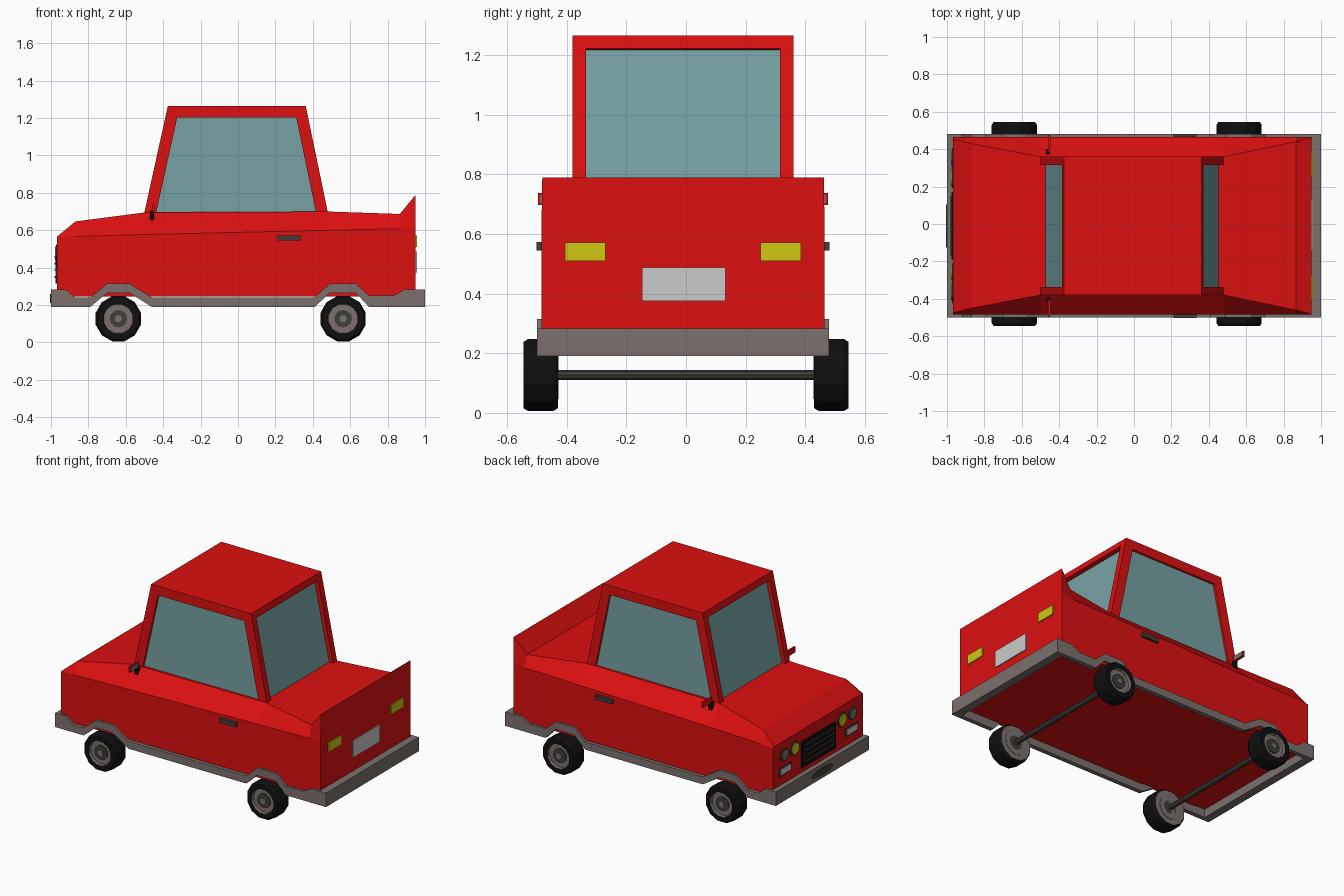
import bpy, bmesh, math
from mathutils import Matrix, Vector

if "Cube" in bpy.data.objects:
    bpy.data.objects.remove(bpy.data.objects["Cube"])

CY = -0.01  # centre line of the bodywork


def material(name, r, g, b):
    m = bpy.data.materials.new(name)
    m.use_nodes = True
    m.diffuse_color = (r, g, b, 1)
    bsdf = m.node_tree.nodes["Principled BSDF"]
    bsdf.inputs["Base Color"].default_value = (r, g, b, 1)
    bsdf.inputs["Roughness"].default_value = 0.6
    return m


RED = material("red paint", 0.72, 0.005, 0.005)
GLASS = material("blue grey glass", 0.18, 0.36, 0.37)
TRIM = material("warm grey trim", 0.2, 0.165, 0.155)
TYRE = material("black rubber", 0.005, 0.005, 0.005)
METAL = material("dark metal", 0.05, 0.05, 0.04)
YELLOW = material("yellow lamp", 0.62, 0.58, 0.006)
PLATE = material("pale grey plate", 0.6, 0.6, 0.6)


def finish(name, bm, *mats):
    bmesh.ops.recalc_face_normals(bm, faces=bm.faces)
    mesh = bpy.data.meshes.new(name)
    bm.to_mesh(mesh)
    bm.free()
    ob = bpy.data.objects.new(name, mesh)
    bpy.context.collection.objects.link(ob)
    for m in mats:
        mesh.materials.append(m)
    return ob


def box(name, mat, x, y, z):
    """Box from (min, max) ranges."""
    bm = bmesh.new()
    size = [r[1] - r[0] for r in (x, y, z)]
    mid = Vector([(r[0] + r[1]) / 2 for r in (x, y, z)])
    bmesh.ops.create_cube(bm, size=1, matrix=Matrix.Translation(mid) @ Matrix.Diagonal((*size, 1)))
    return finish(name, bm, mat)


def cylinder(name, mat, centre, radius, depth, axis, sides=12, stretch=1):
    bm = bmesh.new()
    bmesh.ops.create_cone(bm, cap_ends=True, segments=sides, radius1=radius, radius2=radius, depth=depth)
    bmesh.ops.scale(bm, vec=(1, stretch, 1), verts=bm.verts)
    turn = Matrix.Rotation(math.pi / 2, 4, axis)
    bmesh.ops.transform(bm, matrix=Matrix.Translation(centre) @ turn, verts=bm.verts)
    return finish(name, bm, mat)


def loft(bm, rings, close=False):
    """Skin a list of equal rings; cap the ends unless closed."""
    loops = [[bm.verts.new(p) for p in ring] for ring in rings]
    n = len(loops[0])
    pairs = list(zip(loops, loops[1:])) + ([(loops[-1], loops[0])] if close else [])
    for a, b in pairs:
        for i in range(n):
            j = (i + 1) % n
            bm.faces.new((a[i], a[j], b[j], b[i]))
    if not close:
        bm.faces.new(loops[0])
        bm.faces.new(loops[-1])


# Body: cross-sections along the car (x, shoulder z, deck half width, deck z)
HALF, FLOOR = 0.475, 0.245
stations = [(-0.967, 0.563, 0.465, 0.566), (-0.87, 0.567, 0.44, 0.647),
            (-0.5, 0.577, 0.37, 0.695), (0.48, 0.6, 0.37, 0.7),
            (0.865, 0.608, 0.45, 0.687), (0.95, 0.61, 0.472, 0.79)]
bm = bmesh.new()
loft(bm, [[(x, CY + y, z) for y, z in ((-HALF, FLOOR), (-HALF, zs), (-w, zd),
                                       (w, zd), (HALF, zs), (HALF, FLOOR))]
          for x, zs, w, zd in stations])
finish("body", bm, RED)

# Cabin: tapered block with recessed windows on all four sides
bm = bmesh.new()
loft(bm, [[(x, CY + y, z) for x, y in ((x0, -0.37), (x1, -0.37), (x1, 0.37), (x0, 0.37))]
          for x0, x1, z in ((-0.514, 0.493, 0.635), (-0.375, 0.362, 1.265))])
bmesh.ops.recalc_face_normals(bm, faces=bm.faces)
bm.normal_update()
side_faces = [f for f in bm.faces if abs(f.normal.y) > 0.9]
end_faces = [f for f in bm.faces if abs(f.normal.x) > 0.9]
for faces, rim, depth in ((side_faces, 0.062, 0.015), (end_faces, 0.044, 0.027)):
    bmesh.ops.inset_individual(bm, faces=faces, thickness=rim, use_even_offset=True)
    for f in faces:
        inner = bmesh.ops.extrude_discrete_faces(bm, faces=[f])["faces"][0]
        inner.normal_update()
        bmesh.ops.translate(bm, vec=-inner.normal * depth, verts=inner.verts)
        inner.material_index = 1
finish("cabin", bm, RED, GLASS)

# Side trim with raised wheel arches: (x, bottom z, top z)
trim = [(-1, 0.19, 0.283), (-0.92, 0.19, 0.283), (-0.87, 0.19, 0.24), (-0.79, 0.19, 0.24),
        (-0.7, 0.265, 0.315), (-0.58, 0.265, 0.315), (-0.46, 0.19, 0.24), (0.41, 0.19, 0.24),
        (0.49, 0.265, 0.315), (0.63, 0.265, 0.315), (0.7, 0.19, 0.25), (0.83, 0.19, 0.25),
        (0.89, 0.19, 0.283), (1, 0.19, 0.283)]
for label, s in (("left", 1), ("right", -1)):
    bm = bmesh.new()
    loft(bm, [[(x, CY + s * y, z) for y, z in ((0.46, z0), (0.49, z0), (0.49, z1), (0.46, z1))]
              for x, z0, z1 in trim])
    finish(label + "_side_trim", bm, TRIM)

# Bumpers
for label, s in (("front", -1), ("rear", 1)):
    xs = sorted((s * 0.945, s * 1.0))
    box(label + "_bumper", TRIM, xs, (CY - 0.49, CY + 0.49), (0.19, 0.283))
cylinder("bumper_badge_plate", METAL, (-1, CY, 0.235), 0.025, 0.008, 'Y', 12, 4.6)


# Wheels: lathed tyre with a dished rim and hub
def wheel(name, x, s):
    profile = [(0.045, 0.43), (0.115, 0.43), (0.125, 0.445), (0.125, 0.53), (0.115, 0.545),
               (0.083, 0.545), (0.08, 0.525), (0.045, 0.525)]
    sides = 12
    bm = bmesh.new()
    rings = []
    for i in range(sides):
        a = math.tau * (i + 0.5) / sides
        rings.append([(x + r * math.cos(a), s * y, 0.127 + r * math.sin(a)) for r, y in profile])
    loft(bm, rings, close=True)
    for f in bm.faces:
        c = f.calc_center_median()
        radius = math.hypot(c.x - x, c.z - 0.127)
        if radius < 0.082:
            f.material_index = 1
    finish(name + "_wheel", bm, TYRE, TRIM)
    cylinder(name + "_inner_rim", TRIM, (x, s * 0.43, 0.127), 0.08, 0.006, 'X')
    cylinder(name + "_hub", METAL, (x, s * 0.48, 0.127), 0.047, 0.106, 'X')
    cylinder(name + "_hub_cap", TRIM, (x, s * 0.535, 0.127), 0.02, 0.008, 'X', 8)


for label, x in (("front", -0.64), ("rear", 0.562)):
    for side, s in (("left", 1), ("right", -1)):
        wheel(label + "_" + side, x, s)
    cylinder(label + "_axle", METAL, (x, 0, 0.127), 0.017, 0.9, 'X', 8)

# Grille with slats
NOSE = -0.967
box("grille", TYRE, (NOSE - 0.008, NOSE + 0.01), (CY - 0.18, CY + 0.18), (0.315, 0.49))
for i in range(4):
    z = 0.345 + i * 0.036
    box(f"grille_slat_{i + 1}", METAL, (NOSE - 0.013, NOSE), (CY - 0.16, CY + 0.16), (z, z + 0.01))

# Paired lamps, tail lamps, handles and mirrors
for label, s in (("left", 1), ("right", -1)):
    for kind, y, r, lens in (("inner", 0.25, 0.048, YELLOW), ("outer", 0.36, 0.042, TRIM)):
        at = (NOSE, CY + s * y, 0.475)
        cylinder(f"{label}_{kind}_lamp_ring", METAL, at, r, 0.014, 'Y')
        cylinder(f"{label}_{kind}_lamp", lens, at, r * 0.78, 0.022, 'Y')

    def span(a, b):
        return sorted((CY + s * a, CY + s * b))

    box(label + "_front_marker_frame", METAL, (NOSE - 0.005, NOSE), span(0.285, 0.415), (0.345, 0.4))
    box(label + "_front_marker", PLATE, (NOSE - 0.009, NOSE), span(0.297, 0.403), (0.354, 0.391))
    box(label + "_tail_lamp", YELLOW, (0.945, 0.957), span(0.26, 0.395), (0.51, 0.572))
    box(label + "_door_handle", METAL, (0.21, 0.335), span(0.47, 0.492), (0.545, 0.573))
    box(label + "_mirror_stem", TYRE, (-0.47, -0.448), span(0.385, 0.41), (0.655, 0.705))
    box(label + "_mirror", RED, (-0.46, -0.45), span(0.395, 0.487), (0.698, 0.737))
    box(label + "_mirror_glass", TRIM, (-0.45, -0.446), span(0.405, 0.48), (0.704, 0.731))

# Rear plate
box("rear_plate", PLATE, (0.945, 0.957), (CY - 0.138, CY + 0.142), (0.375, 0.487))
